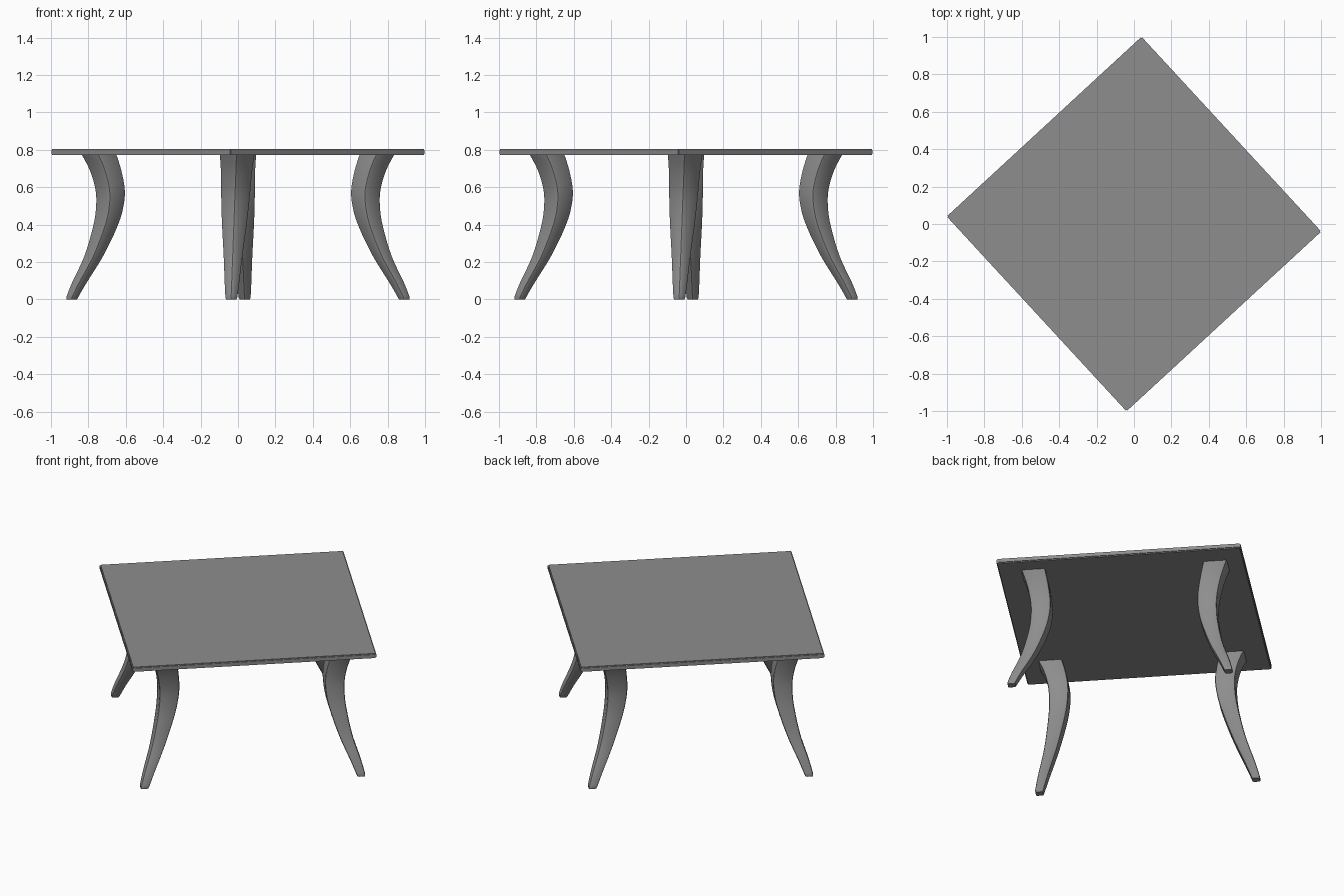
import bpy
import bmesh
import math
from mathutils import Matrix, Vector

cube = bpy.data.objects.get("Cube")
if cube:
    bpy.data.objects.remove(cube)

grey = bpy.data.materials.new("mid grey")
grey.use_nodes = True
colour = (0.27, 0.27, 0.27, 1)
grey.diffuse_color = colour
grey.node_tree.nodes["Principled BSDF"].inputs["Base Color"].default_value = colour

TURN = math.radians(-2.3)  # the whole table stands turned on its corner
TOP_Z, THICK = 0.803, 0.03


def finish(bm, name):
    bmesh.ops.recalc_face_normals(bm, faces=bm.faces)
    mesh = bpy.data.meshes.new(name)
    bm.to_mesh(mesh)
    bm.free()
    mesh.materials.append(grey)
    obj = bpy.data.objects.new(name, mesh)
    bpy.context.collection.objects.link(obj)
    bpy.ops.object.select_all(action="DESELECT")
    obj.select_set(True)
    bpy.context.view_layer.objects.active = obj
    bpy.ops.object.shade_smooth_by_angle(angle=math.radians(25))
    return obj


# Square top with softened edges
bm = bmesh.new()
side = math.sqrt(2) * 1.002
bmesh.ops.create_cube(bm, size=1, matrix=Matrix.Diagonal((side, side, THICK, 1)))
bmesh.ops.bevel(bm, geom=bm.edges[:], offset=0.005, segments=2, affect="EDGES")
bm.transform(Matrix.Translation((0, 0, TOP_Z - THICK / 2))
             @ Matrix.Rotation(math.pi / 4 + TURN, 4, "Z"))
finish(bm, "table_top")

# Leg stations: height, distance from centre, half diagonal
STATIONS = [(0.0, 0.889, 0.028), (0.012, 0.886, 0.032), (0.09, 0.848, 0.039),
            (0.23, 0.772, 0.05), (0.38, 0.713, 0.064), (0.48, 0.688, 0.072),
            (0.58, 0.683, 0.078), (0.69, 0.708, 0.084), (0.785, 0.748, 0.094)]


def smooth_stations(points, steps=4):
    """Catmull-Rom pass through the stations, leaving the foot chamfer straight."""
    pts = [Vector(p) for p in points]
    out = [pts[0]]
    for i in range(1, len(pts) - 1):
        a, b, c = pts[max(i - 1, 1)], pts[i], pts[i + 1]
        d = pts[min(i + 2, len(pts) - 1)]
        for s in range(steps):
            t = s / steps
            out.append(0.5 * (2 * b + (c - a) * t + (2 * a - 5 * b + 4 * c - d) * t ** 2
                              + (3 * b - a - 3 * c + d) * t ** 3))
    return out + [pts[-1]]


def section(z, r, h):
    """Rounded square ring with a corner pointing outward."""
    round_r = min(0.012, 0.3 * h)
    reach = h - round_r
    ring = []
    for corner in range(4):
        base = corner * math.pi / 2
        for k in (-1, 0, 1):
            a = base + k * math.pi / 4
            p = Vector((math.cos(base), math.sin(base))) * reach
            p += Vector((math.cos(a), math.sin(a))) * round_r
            p.rotate(Matrix.Rotation(TURN, 2))
            ring.append((p.x + r, p.y - 0.036 + 0.041 * z, z))
    return ring


def make_leg(name, angle):
    bm = bmesh.new()
    rings = [[bm.verts.new(p) for p in section(*s)] for s in smooth_stations(STATIONS)]
    for low, high in zip(rings, rings[1:]):
        for i in range(len(low)):
            j = (i + 1) % len(low)
            bm.faces.new((low[i], low[j], high[j], high[i]))
    bm.faces.new(rings[0])
    bm.faces.new(rings[-1])
    bm.transform(Matrix.Rotation(angle, 4, "Z"))
    finish(bm, name)


# Four curved legs, one under each corner
for i, name in enumerate(("left_leg", "back_leg", "right_leg", "front_leg")):
    make_leg(name, i * math.pi / 2)
